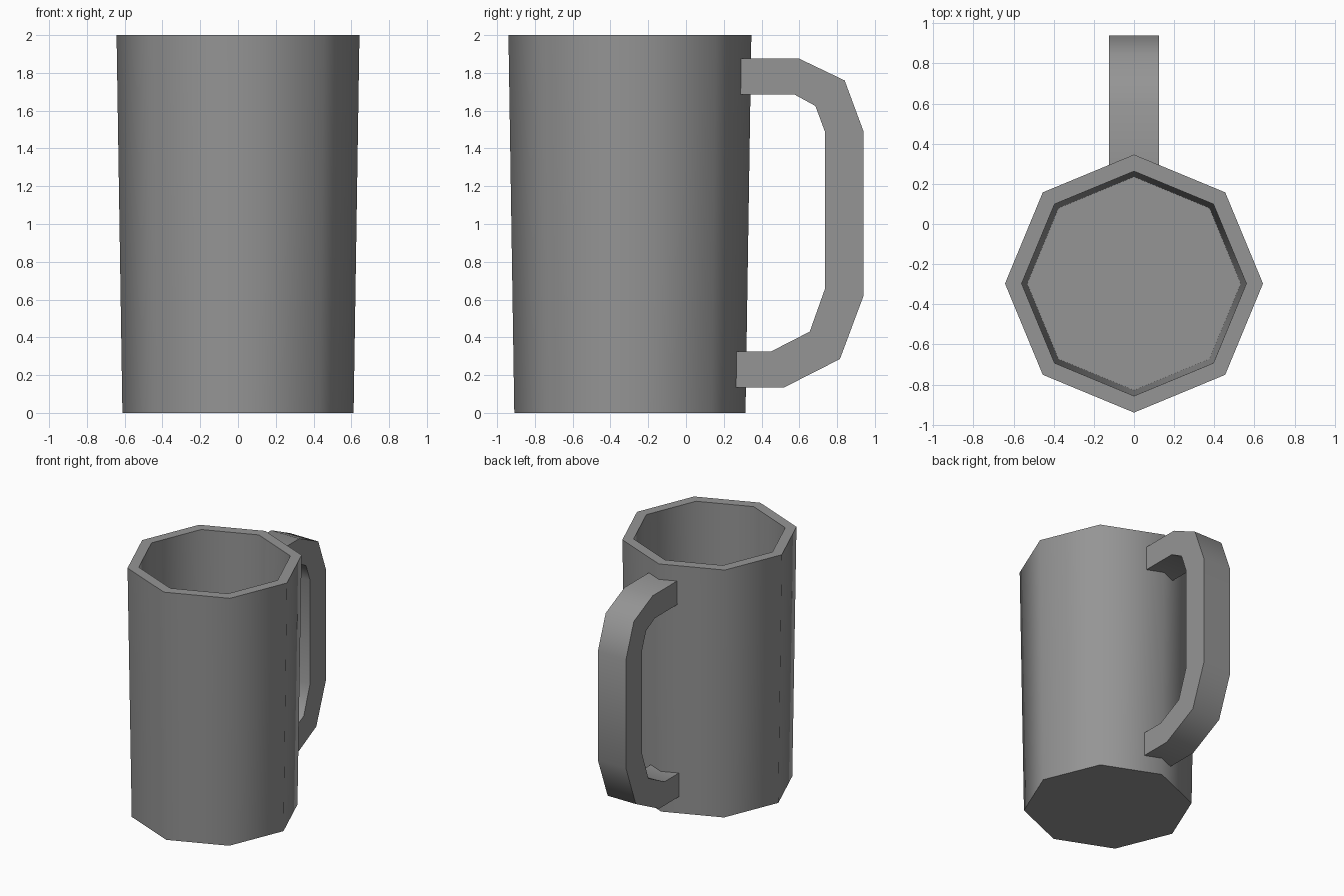
import bpy, bmesh
from math import cos, sin, pi, radians

cube = bpy.data.objects.get("Cube")
if cube:
    bpy.data.objects.remove(cube, do_unlink=True)

SIDES = 8
CENTRE_Y = -0.297
HALF_WIDTH = 0.125

grey = bpy.data.materials.new("mid grey")
grey.use_nodes = True
colour = (0.3, 0.3, 0.3, 1)
grey.diffuse_color = colour
bsdf = next(n for n in grey.node_tree.nodes if n.type == 'BSDF_PRINCIPLED')
bsdf.inputs["Base Color"].default_value = colour


def loft(name, rings, closed=True):
    """Skin a list of equal rings of points and cap both ends."""
    bm = bmesh.new()
    loops = [[bm.verts.new(p) for p in ring] for ring in rings]
    for a, b in zip(loops, loops[1:]):
        n = len(a)
        for i in range(n):
            j = (i + 1) % n
            bm.faces.new((a[i], a[j], b[j], b[i]))
    bm.faces.new(loops[0][::-1])
    bm.faces.new(loops[-1])
    bmesh.ops.recalc_face_normals(bm, faces=bm.faces)
    mesh = bpy.data.meshes.new(name)
    bm.to_mesh(mesh)
    bm.free()
    mesh.materials.append(grey)
    obj = bpy.data.objects.new(name, mesh)
    bpy.context.collection.objects.link(obj)
    # Soften the bends but keep rims and square corners sharp
    bpy.ops.object.select_all(action='DESELECT')
    obj.select_set(True)
    bpy.context.view_layer.objects.active = obj
    bpy.ops.object.shade_smooth_by_angle(angle=radians(50))
    return obj


def octagon(radius, z):
    return [(radius * cos(2 * pi * i / SIDES),
             CENTRE_Y + radius * sin(2 * pi * i / SIDES), z)
            for i in range(SIDES)]


# Mug body: base, outer wall, rim, inner wall and floor
profile = [(0.612, 0), (0.643, 2), (0.56, 2), (0.532, 0.1)]
loft("mug_body", [octagon(r, z) for r, z in profile])

# Handle: outer and inner (y, z) outlines, from the top end to the bottom end
outer = [(0.285, 1.875), (0.6, 1.875), (0.84, 1.76), (0.94, 1.49),
         (0.94, 0.62), (0.815, 0.285), (0.52, 0.135), (0.265, 0.135)]
inner = [(0.285, 1.685), (0.575, 1.685), (0.685, 1.625), (0.735, 1.49),
         (0.735, 0.655), (0.655, 0.43), (0.45, 0.325), (0.265, 0.325)]
loft("handle", [[(-HALF_WIDTH, *o), (HALF_WIDTH, *o),
                 (HALF_WIDTH, *i), (-HALF_WIDTH, *i)]
                for o, i in zip(outer, inner)])
